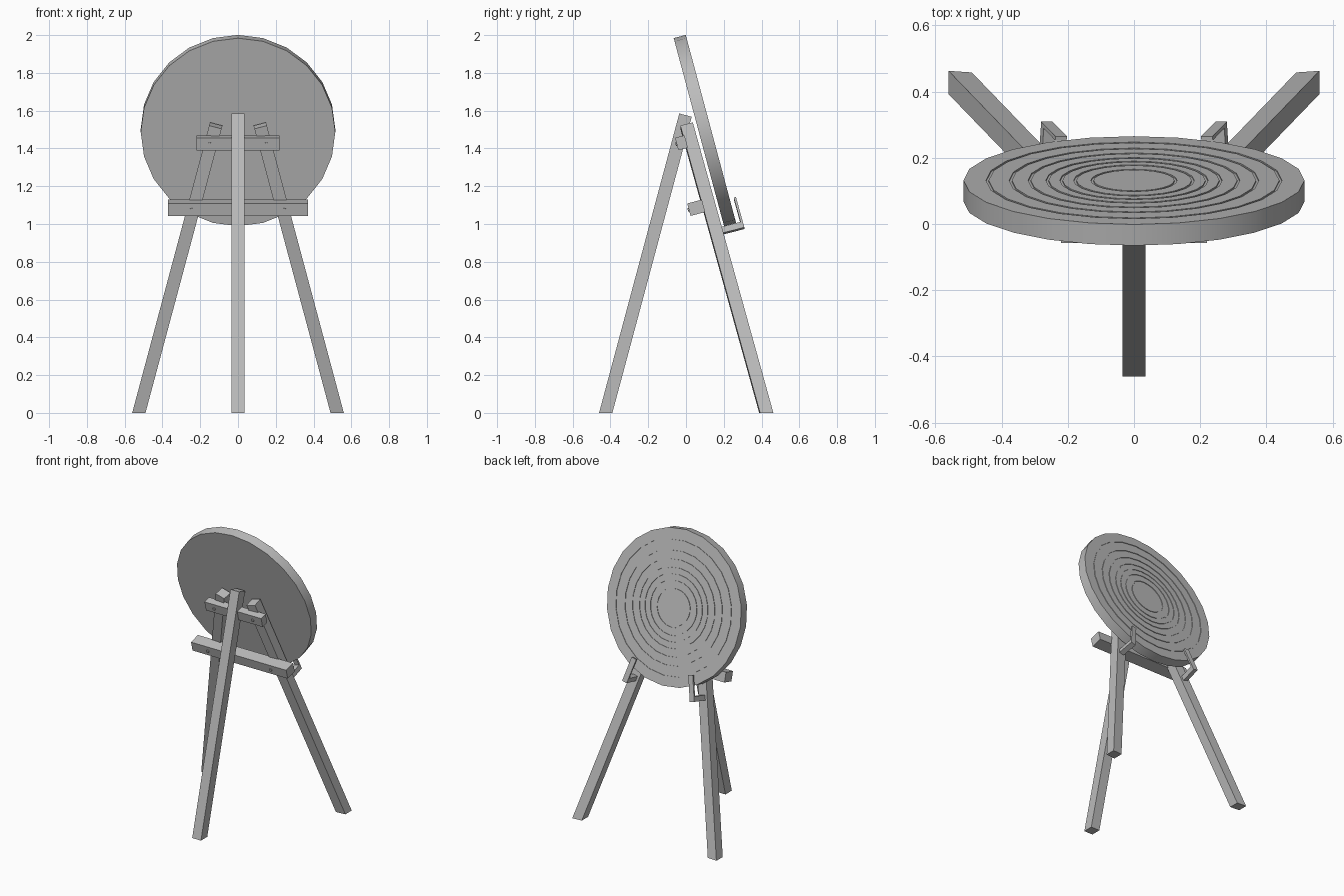
import bpy, bmesh
from math import radians, sin, cos, pi
from mathutils import Matrix, Vector, Euler

cube = bpy.data.objects.get("Cube")
if cube:
    bpy.data.objects.remove(cube, do_unlink=True)

grey = bpy.data.materials.new("plain grey")
grey.use_nodes = True
COLOUR = (0.5, 0.5, 0.5, 1)
grey.diffuse_color = COLOUR
grey.node_tree.nodes["Principled BSDF"].inputs["Base Color"].default_value = COLOUR

TILT = radians(15)
BEAM = 0.068


def finish(name, bm, matrix, smooth=False, trim=False):
    """Place the mesh, optionally trim it flat on the ground, and link it."""
    bm.transform(matrix)
    if trim:
        cut = bmesh.ops.bisect_plane(bm, geom=bm.verts[:] + bm.edges[:] + bm.faces[:],
                                     plane_co=(0, 0, 0), plane_no=(0, 0, 1), clear_inner=True)
        edges = [e for e in cut["geom_cut"] if isinstance(e, bmesh.types.BMEdge)]
        bmesh.ops.contextual_create(bm, geom=edges)
    bmesh.ops.recalc_face_normals(bm, faces=bm.faces)
    mesh = bpy.data.meshes.new(name)
    bm.to_mesh(mesh)
    bm.free()
    mesh.materials.append(grey)
    obj = bpy.data.objects.new(name, mesh)
    bpy.context.collection.objects.link(obj)
    if smooth:
        bpy.ops.object.select_all(action="DESELECT")
        obj.select_set(True)
        bpy.context.view_layer.objects.active = obj
        bpy.ops.object.shade_smooth_by_angle(angle=radians(30))
    return obj


def box(name, low, high, matrix, trim=False):
    """Box between two corners of a tilted frame."""
    low, high = Vector(low), Vector(high)
    bm = bmesh.new()
    size = Matrix.Diagonal((high - low).to_4d())
    size[3][3] = 1
    bmesh.ops.create_cube(bm, size=1, matrix=Matrix.Translation((low + high) / 2) @ size)
    return finish(name, bm, matrix, trim=trim)


def frame(origin, rx, ry=0):
    return Matrix.Translation(origin) @ Euler((rx, ry, 0)).to_matrix().to_4x4()


# Round target: lathed profile with narrow ring grooves in its face
RADIUS, HALF, GROOVE, SIDES = 0.515, 0.033, 0.004, 24
profile = [(RADIUS, -HALF), (RADIUS, HALF)]
for r in (0.443, 0.373, 0.316, 0.262, 0.22, 0.178, 0.126):
    profile += [(r + GROOVE, HALF), (r + GROOVE, HALF - GROOVE),
                (r - GROOVE, HALF - GROOVE), (r - GROOVE, HALF)]
bm = bmesh.new()
rings = [[bm.verts.new((r * cos(2 * pi * i / SIDES), r * sin(2 * pi * i / SIDES), h))
          for i in range(SIDES)] for r, h in profile]
for a, b in zip(rings, rings[1:]):
    for i in range(SIDES):
        j = (i + 1) % SIDES
        bm.faces.new((a[i], a[j], b[j], b[i]))
bm.faces.new(rings[0])
bm.faces.new(rings[-1])
finish("target_disc", bm, frame((0, 0.10, 1.495), TILT - pi / 2), smooth=True)

# Single front leg
h = BEAM / 2
box("front_leg", (-h, -h, -0.1), (h, h, 1.632), frame((0, -0.425, 0), -TILT), trim=True)

# Splayed rear legs, each with a hook that holds the target
for side, s in (("left", 1), ("right", -1)):
    leg = frame((s * 0.525, 0.425, 0), TILT, -s * TILT)
    box(side + "_rear_leg", (-h, -h, -0.1), (h, h, 1.63), leg, trim=True)
    box(side + "_hook_arm", (-0.018, 0.03, 1.008), (0.018, 0.15, 1.042), leg)
    box(side + "_hook_lip", (-0.018, 0.138, 1.008), (0.018, 0.15, 1.18), leg)

# Crossbars with bolts, lying against the rear legs
for name, half_x, y, z, depth, bolt_x in (("upper", 0.22, -0.024, 1.43, 0.052, 0.15),
                                          ("lower", 0.37, 0.054, 1.086, 0.08, 0.245)):
    bar = frame((0, y, z), TILT)
    box(name + "_crossbar", (-half_x, -depth / 2, -h), (half_x, depth / 2, h), bar)
    for side, s in (("left", 1), ("right", -1)):
        bm = bmesh.new()
        spot = Matrix.Translation((s * bolt_x, -depth / 2, 0)) @ Matrix.Rotation(pi / 2, 4, "X")
        bmesh.ops.create_cone(bm, cap_ends=True, segments=8, radius1=0.01, radius2=0.01,
                              depth=0.012, matrix=spot)
        finish(f"{side}_{name}_bolt", bm, bar)
